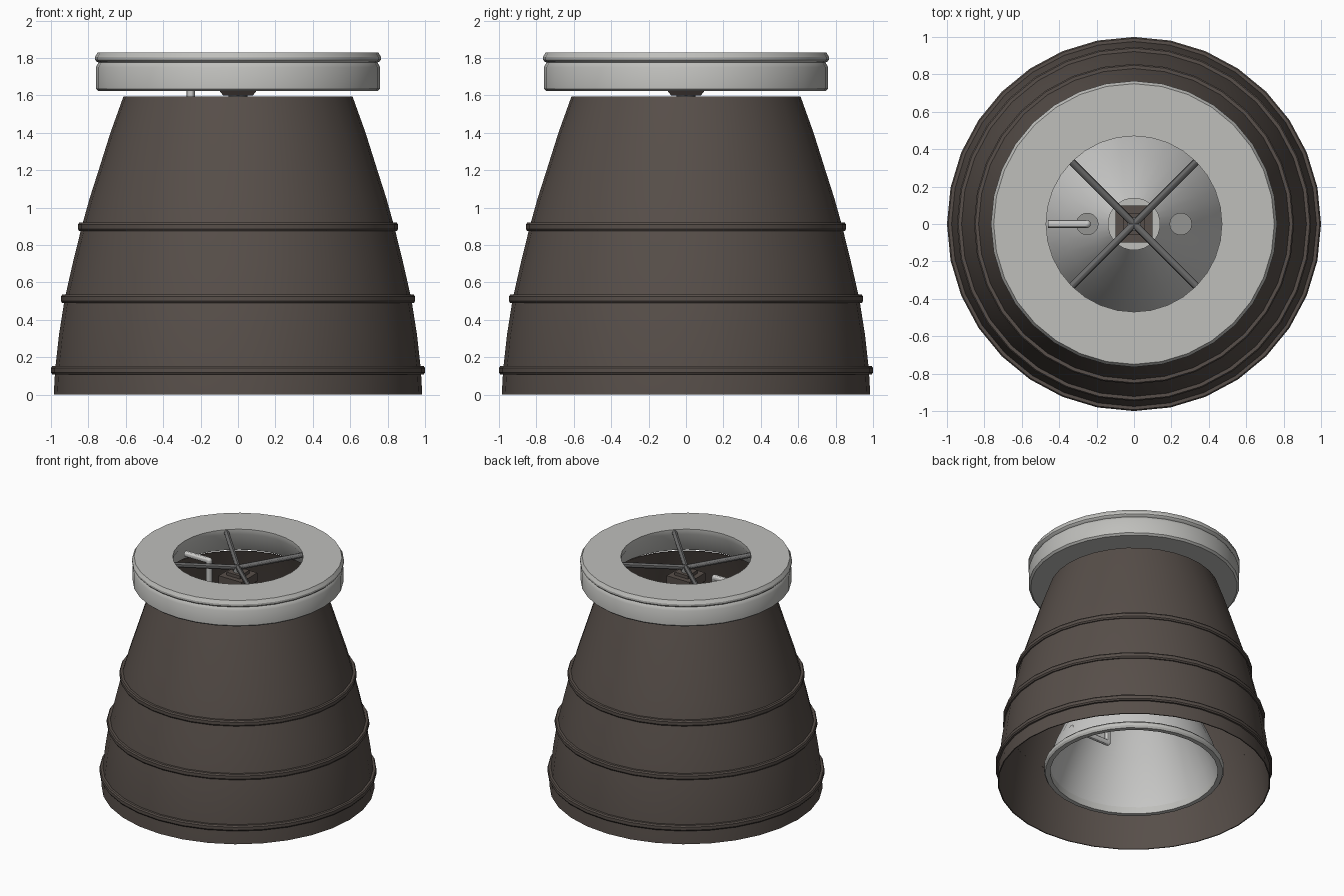
import bpy
import bmesh
import math
from mathutils import Vector

cube = bpy.data.objects.get("Cube")
if cube:
    bpy.data.objects.remove(cube, do_unlink=True)


def material(name, rgb):
    m = bpy.data.materials.new(name)
    m.use_nodes = True
    m.diffuse_color = (*rgb, 1)
    m.node_tree.nodes["Principled BSDF"].inputs["Base Color"].default_value = (*rgb, 1)
    return m


BROWN = material("dark brown", (0.095, 0.077, 0.067))
LIGHT = material("light grey", (0.52, 0.52, 0.50))
PALE = material("pale grey", (0.60, 0.60, 0.59))
MID = material("mid grey", (0.30, 0.30, 0.29))
DARK = material("dark grey", (0.14, 0.14, 0.14))


def finish(name, bm, mat, angle=30):
    bmesh.ops.recalc_face_normals(bm, faces=bm.faces)
    me = bpy.data.meshes.new(name)
    bm.to_mesh(me)
    bm.free()
    me.materials.append(mat)
    ob = bpy.data.objects.new(name, me)
    bpy.context.collection.objects.link(ob)
    bpy.ops.object.select_all(action='DESELECT')
    ob.select_set(True)
    bpy.context.view_layer.objects.active = ob
    bpy.ops.object.shade_smooth_by_angle(angle=math.radians(angle))
    return ob


def lathe(name, profile, mat, sides=32, angle=30):
    """Revolve a closed (radius, height) outline around z."""
    bm = bmesh.new()
    rings = []
    for i in range(sides):
        a = math.tau * i / sides
        rings.append([bm.verts.new((r * math.cos(a), r * math.sin(a), z)) for r, z in profile])
    n = len(profile)
    for i in range(sides):
        p, q = rings[i], rings[(i + 1) % sides]
        for j in range(n):
            k = (j + 1) % n
            bm.faces.new((p[j], q[j], q[k], p[k]))
    return finish(name, bm, mat, angle)


def wall(curve, thick):
    """Outline of a thin wall whose outer side follows the curve."""
    return curve + [(r - thick, z) for r, z in reversed(curve)]


def rod(name, a, b, radius, mat, sides=12):
    a, b = Vector(a), Vector(b)
    bm = bmesh.new()
    bmesh.ops.create_cone(bm, cap_ends=True, segments=sides, radius1=radius,
                          radius2=radius, depth=(b - a).length)
    turn = (b - a).to_track_quat('Z', 'Y').to_matrix()
    bmesh.ops.rotate(bm, verts=bm.verts, matrix=turn)
    bmesh.ops.translate(bm, verts=bm.verts, vec=(a + b) / 2)
    return finish(name, bm, mat)


def block(name, half_low, half_high, z0, z1, mat):
    """Square block, optionally tapered."""
    bm = bmesh.new()
    bmesh.ops.create_cone(bm, cap_ends=True, segments=4, radius1=half_low * math.sqrt(2),
                          radius2=half_high * math.sqrt(2), depth=z1 - z0)
    for v in bm.verts:
        x, y = v.co.x, v.co.y
        c = math.sqrt(0.5)
        v.co = (c * (x - y), c * (x + y), v.co.z + (z0 + z1) / 2)
    return finish(name, bm, mat)


# Outer flared shroud
shroud = [(0.985, 0), (0.978, 0.13), (0.957, 0.32), (0.927, 0.51), (0.884, 0.7), (0.835, 0.9),
          (0.793, 1.05), (0.745, 1.2), (0.682, 1.4), (0.612, 1.595)]
lathe("shroud", wall(shroud, 0.008), BROWN)

# Raised bands on the shroud
for label, r, z in (("lower", 1.0, 0.13), ("middle", 0.947, 0.512), ("upper", 0.856, 0.897)):
    lathe(label + "_band", [(r - 0.025, z - 0.022), (r - 0.007, z - 0.022), (r, z - 0.012),
                            (r, z + 0.012), (r - 0.007, z + 0.022), (r - 0.025, z + 0.022)], BROWN)

# Mounting collar with a groove near the top
lathe("mounting_collar",
      [(0.565, 1.622), (0.745, 1.622), (0.76, 1.635), (0.76, 1.75), (0.75, 1.768), (0.745, 1.775),
       (0.758, 1.782), (0.765, 1.79), (0.765, 1.805), (0.75, 1.83), (0.47, 1.83), (0.47, 1.79)],
      LIGHT)

# Inner bell nozzle, its exit lip and the chamber above it
bell = [(0.63, 0.1), (0.585, 0.25), (0.49, 0.47), (0.37, 0.72), (0.22, 0.98), (0.11, 1.14),
        (0.14, 1.26)]
lathe("nozzle_bell", wall(bell, 0.015), PALE, angle=40)
lathe("nozzle_lip", [(0.605, 0.08), (0.64, 0.08), (0.65, 0.095), (0.65, 0.12), (0.635, 0.135),
                     (0.605, 0.135)], LIGHT)
rod("chamber", (0, 0, 1.24), (0, 0, 1.5), 0.14, LIGHT, 32)
rod("chamber_neck", (0, 0, 1.5), (0, 0, 1.61), 0.05, DARK, 16)

# Stepped mount block in the middle
block("mount_base", 0.08, 0.1, 1.6, 1.625, BROWN)
block("mount_block", 0.1, 0.1, 1.625, 1.69, BROWN)
block("mount_step", 0.06, 0.06, 1.69, 1.715, BROWN)
rod("mount_pin", (0, 0, 1.7), (0, 0, 1.75), 0.035, MID)

# Four struts from the collar to the mount
for sx in (-1, 1):
    for sy in (-1, 1):
        side = ("back" if sy > 0 else "front") + ("_left" if sx > 0 else "_right")
        rod(side + "_strut", (0.338 * sx, 0.338 * sy, 1.805), (0, 0, 1.745), 0.019, DARK)

# Pumps on either side of the chamber
for label, x in (("left", 0.25), ("right", -0.25)):
    rod(label + "_pump", (x, 0, 0.85), (x, 0, 1.3), 0.06, MID, 20)


def pipe(name, x0, x1, z_end, z_turn):
    """Vertical pipe that turns outward at z_turn."""
    rod(name + "_upright", (x0, 0, z_end), (x0, 0, z_turn), 0.022, PALE)
    rod(name + "_branch", (x0, 0, z_turn), (x1, 0, z_turn), 0.022, PALE)
    bm = bmesh.new()
    bmesh.ops.create_uvsphere(bm, u_segments=12, v_segments=8, radius=0.022)
    bmesh.ops.translate(bm, verts=bm.verts, vec=(x0, 0, z_turn))
    finish(name + "_elbow", bm, PALE)


pipe("feed_pipe", -0.253, -0.46, 1.29, 1.732)
pipe("exhaust_pipe", 0.25, 0.59, 0.9, 0.23)
